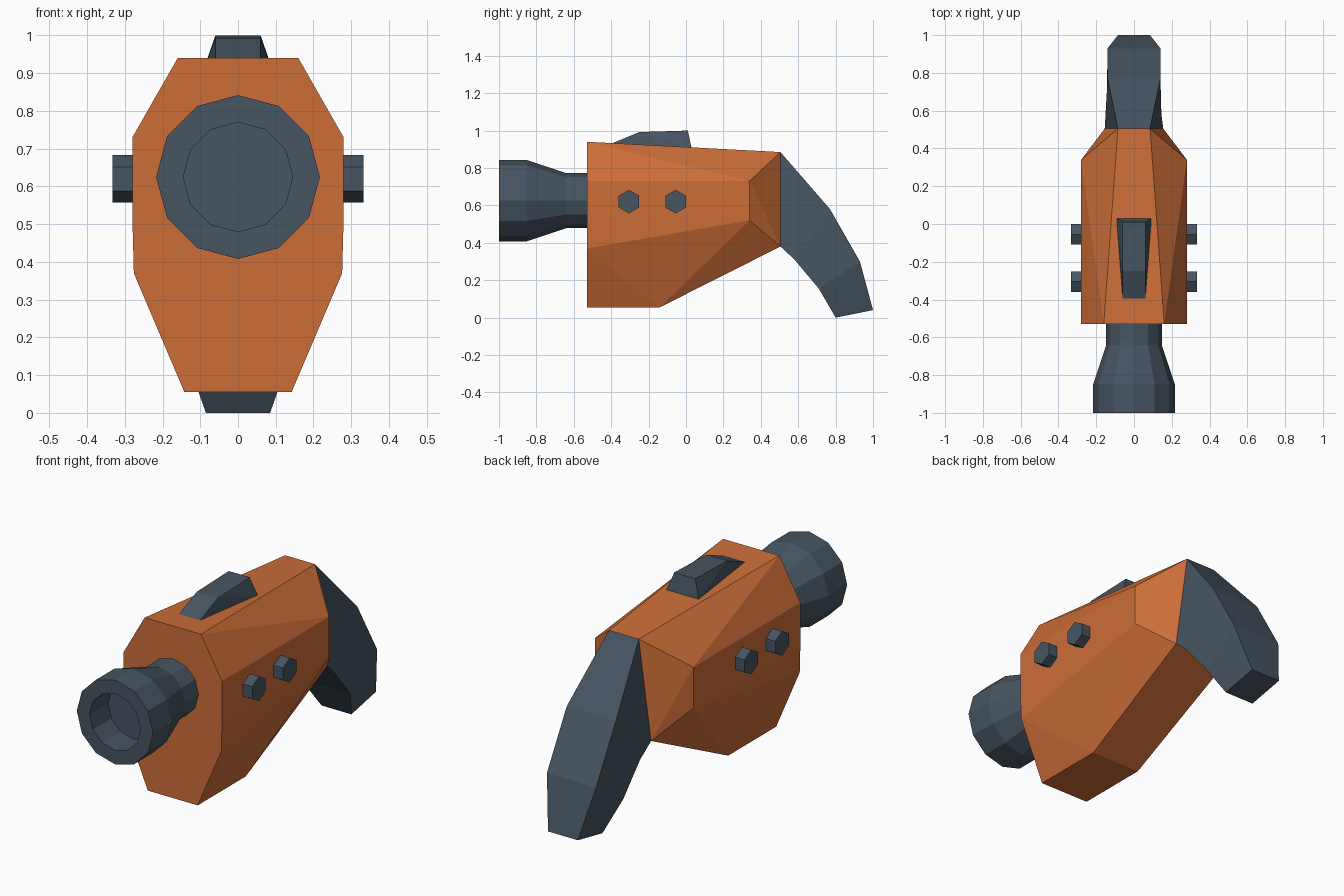
import bpy, bmesh, math
from mathutils import Matrix, Vector

cube = bpy.data.objects.get("Cube")
if cube:
    bpy.data.objects.remove(cube, do_unlink=True)


def material(name, rgb):
    m = bpy.data.materials.new(name)
    m.use_nodes = True
    m.diffuse_color = (*rgb, 1)
    m.node_tree.nodes["Principled BSDF"].inputs["Base Color"].default_value = (*rgb, 1)
    return m


ORANGE = material("burnt orange", (0.61, 0.155, 0.04))
SLATE = material("slate grey", (0.061, 0.09, 0.12))


def finish(name, bm, mat):
    bmesh.ops.recalc_face_normals(bm, faces=bm.faces)
    mesh = bpy.data.meshes.new(name)
    bm.to_mesh(mesh)
    bm.free()
    mesh.materials.append(mat)
    obj = bpy.data.objects.new(name, mesh)
    bpy.context.collection.objects.link(obj)
    return obj


def mirrored_hull(name, points, mat):
    """Convex block from the corners of its left half."""
    bm = bmesh.new()
    for x, y, z in points:
        for side in (1, -1):
            bm.verts.new((side * x, y, z))
    bmesh.ops.convex_hull(bm, input=bm.verts)
    bmesh.ops.dissolve_limit(bm, angle_limit=math.radians(0.5),
                             verts=bm.verts, edges=bm.edges)
    return finish(name, bm, mat)


def skin(bm, rings):
    """Join successive rings of vertices with quads and cap both ends."""
    rings = [[bm.verts.new(p) for p in ring] for ring in rings]
    n = len(rings[0])
    for a, b in zip(rings, rings[1:]):
        for i in range(n):
            j = (i + 1) % n
            bm.faces.new((a[i], a[j], b[j], b[i]))
    bm.faces.new(rings[0])
    bm.faces.new(rings[-1])


# Faceted body: front outline, bottom edge, rear shoulder, rear face
FRONT, SHOULDER, BACK = -0.53, 0.34, 0.505
mirrored_hull("body", [
    (0.16, FRONT, 0.94), (0.28, FRONT, 0.73), (0.28, FRONT, 0.52),
    (0.276, FRONT, 0.37), (0.142, FRONT, 0.055), (0.142, -0.14, 0.055),
    (0.28, SHOULDER, 0.73), (0.28, SHOULDER, 0.52),
    (0.085, BACK, 0.885), (0.155, BACK, 0.38)], ORANGE)

# Sight on the top
mirrored_hull("top_sight", [
    (0.06, -0.40, 0.93), (0.06, -0.25, 0.992),
    (0.06, 0.01, 1.0), (0.093, 0.03, 0.905)], SLATE)

# Curved grip: each section is a rear edge and a front edge (half width, y, z)
grip_sections = [
    ((0.085, BACK, 0.885), (0.155, BACK, 0.38)),
    ((0.14, 0.77, 0.58), (0.145, 0.58, 0.31)),
    ((0.14, 0.93, 0.30), (0.14, 0.71, 0.155)),
    ((0.085, 1.0, 0.04), (0.085, 0.80, 0.0)),
]
bm = bmesh.new()
skin(bm, [[(-r[0], r[1], r[2]), r, f, (-f[0], f[1], f[2])]
          for r, f in grip_sections])
finish("grip", bm, SLATE)

# Flared barrel with a recessed muzzle (y, radius)
barrel_profile = [(FRONT + 0.02, 0.147), (-0.64, 0.147), (-0.85, 0.217),
                  (-1.0, 0.217), (-1.0, 0.145), (-0.85, 0.145)]
SIDES = 12
bm = bmesh.new()
skin(bm, [[(r * math.cos(k * math.tau / SIDES), y,
            0.625 + r * math.sin(k * math.tau / SIDES)) for k in range(SIDES)]
          for y, r in barrel_profile])
finish("barrel", bm, SLATE)

# Hexagonal bolts on both sides
for side, label in ((1, "left"), (-1, "right")):
    for y, place in ((-0.305, "front"), (-0.055, "rear")):
        bm = bmesh.new()
        bmesh.ops.create_cone(
            bm, cap_ends=True, segments=6, radius1=0.063, radius2=0.063, depth=0.083,
            matrix=Matrix.Translation(Vector((side * 0.2915, y, 0.62)))
            @ Matrix.Rotation(math.pi / 2, 4, "Y"))
        # Turn the hexagon so that a corner points up
        angles = [abs(v.co.z - 0.62) for v in bm.verts]
        if max(angles) < 0.06:
            bmesh.ops.rotate(bm, verts=bm.verts, cent=(0, y, 0.62),
                             matrix=Matrix.Rotation(math.pi / 6, 3, "X"))
        finish(f"{label}_{place}_bolt", bm, SLATE)
